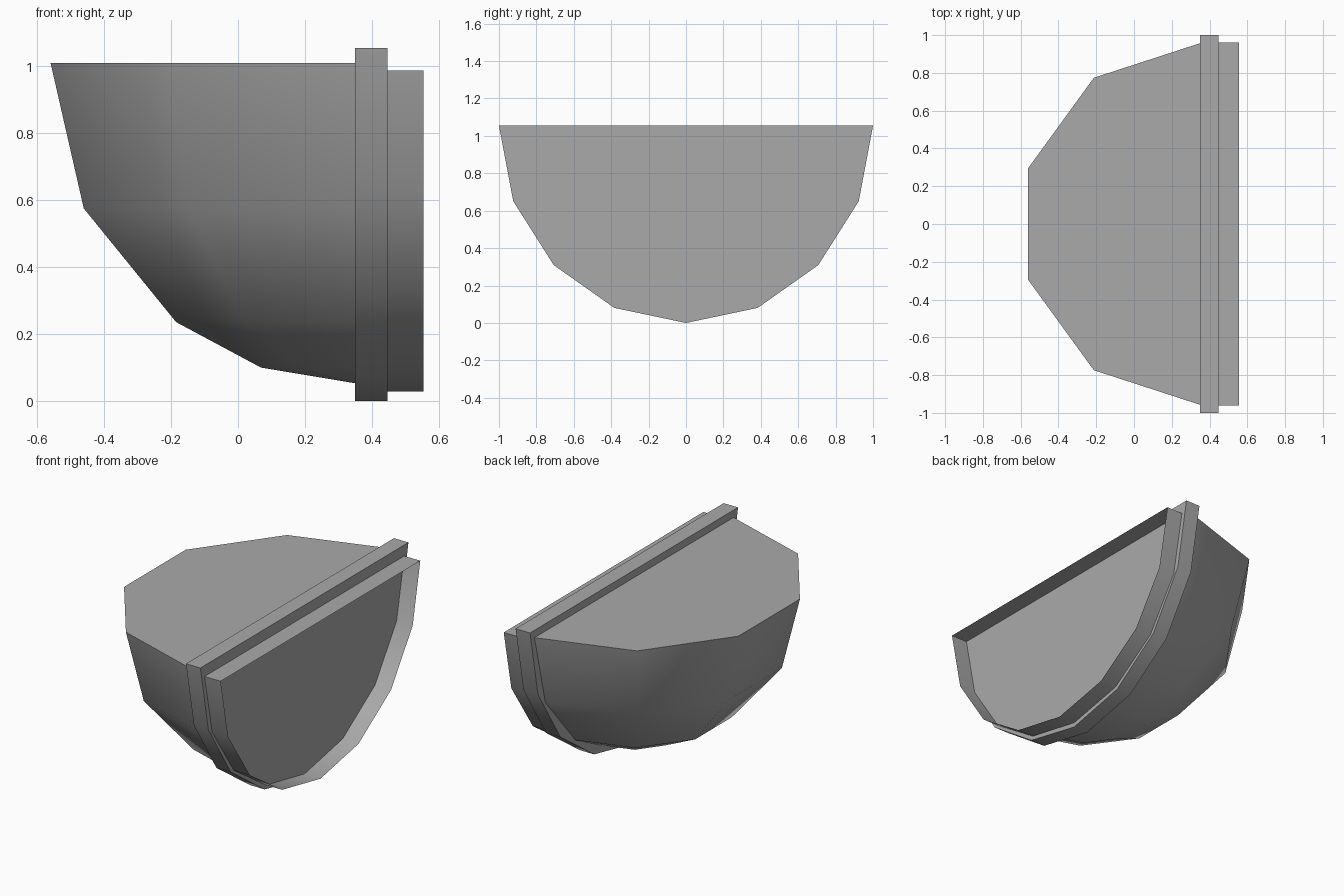
import bpy, bmesh
from math import sin, cos, radians, pi

cube = bpy.data.objects.get("Cube")
if cube:
    bpy.data.objects.remove(cube, do_unlink=True)

# Single grey material
grey = bpy.data.materials.new("plain grey")
grey.use_nodes = True
colour = (0.4, 0.4, 0.4, 1)
grey.diffuse_color = colour
grey.node_tree.nodes["Principled BSDF"].inputs["Base Color"].default_value = colour


def finish(bm, name):
    """Turn a bmesh into a smooth-shaded object with sharp rims."""
    bmesh.ops.remove_doubles(bm, verts=bm.verts, dist=0.0005)
    bmesh.ops.recalc_face_normals(bm, faces=bm.faces)
    mesh = bpy.data.meshes.new(name)
    bm.to_mesh(mesh)
    bm.free()
    mesh.materials.append(grey)
    obj = bpy.data.objects.new(name, mesh)
    bpy.context.collection.objects.link(obj)
    bpy.ops.object.select_all(action='DESELECT')
    obj.select_set(True)
    bpy.context.view_layer.objects.active = obj
    bpy.ops.object.shade_smooth_by_angle(angle=radians(42))
    return obj


def half_disc(name, x0, x1, radius_y, radius_z, top, capped):
    """Half-round slab along x, flat side up, eight sides below."""
    bm = bmesh.new()
    arc = [pi * i / 8 for i in range(9)]
    ends = [[bm.verts.new((x, radius_y * cos(a), top - radius_z * sin(a))) for a in arc]
            for x in (x0, x1)]
    for i in range(9):
        j = (i + 1) % 9
        bm.faces.new((ends[0][i], ends[0][j], ends[1][j], ends[1][i]))
    if capped:
        for loop in ends:
            bm.faces.new(loop)
    return finish(bm, name)


# Rounded bowl: quarter dome with a flat top
RADIUS, CENTRE_X, TOP = 0.957, 0.35, 1.01
bm = bmesh.new()
rows = []
for lat in (0, 27, 54, 72, 90):
    ring = RADIUS * cos(radians(lat))
    z = TOP - RADIUS * sin(radians(lat))
    rows.append([bm.verts.new((CENTRE_X - ring * cos(radians(az)), ring * sin(radians(az)), z))
                 for az in range(-90, 91, 36)])
for upper, lower in zip(rows, rows[1:]):
    for i in range(5):
        bm.faces.new((upper[i], upper[i + 1], lower[i + 1], lower[i]))
bm.faces.new(rows[0])
finish(bm, "bowl")

# Raised flange and the open thin-walled lip beyond it
half_disc("flange", 0.35, 0.447, 1.0, 1.055, 1.055, True)
half_disc("open_lip", 0.447, 0.555, 0.96, 0.96, 0.988, False)
